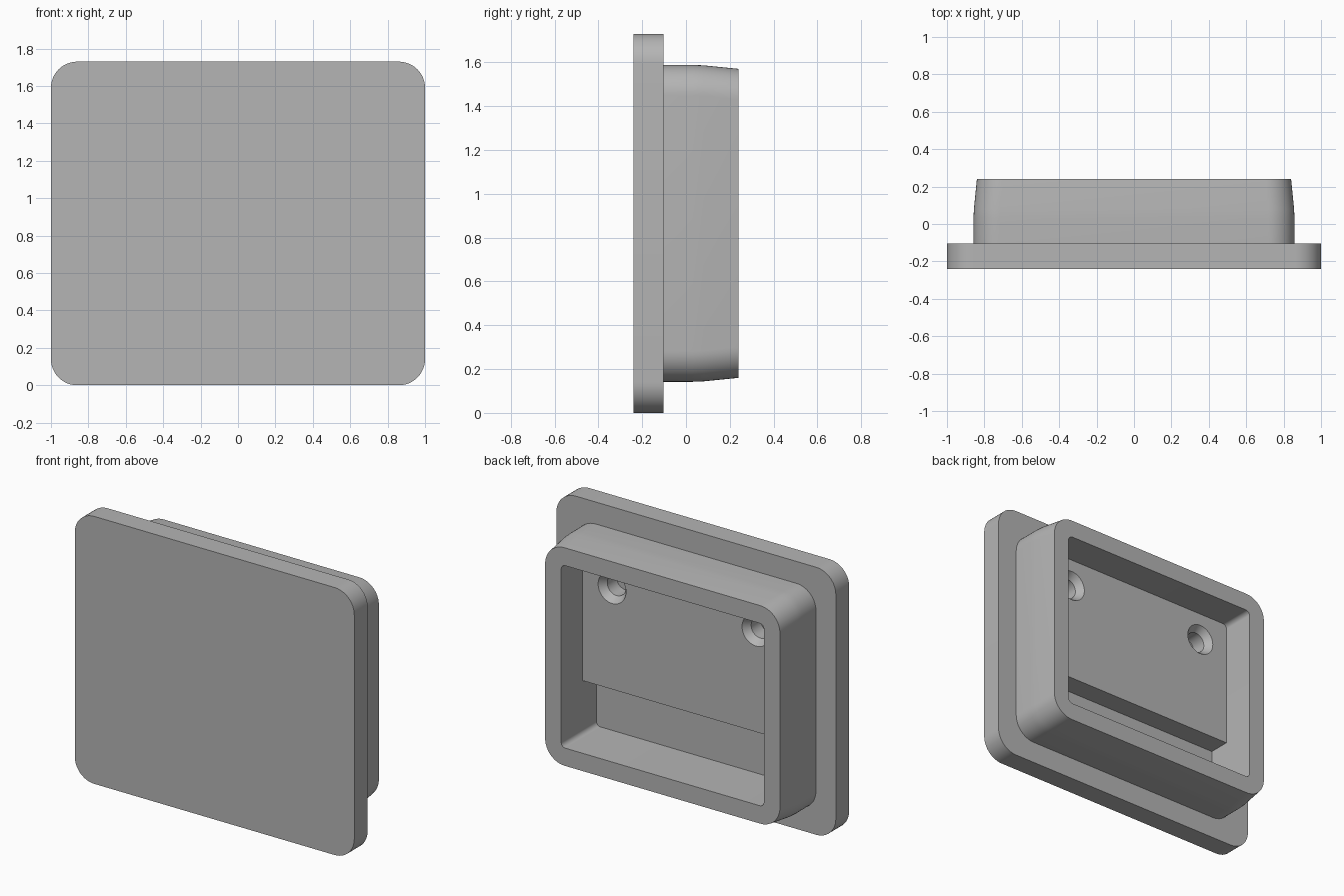
import bpy, bmesh
from math import sin, cos, pi, radians

if "Cube" in bpy.data.objects:
    bpy.data.objects.remove(bpy.data.objects["Cube"], do_unlink=True)

grey = bpy.data.materials.new("plain grey")
grey.use_nodes = True
colour = (0.46, 0.46, 0.46, 1)
grey.diffuse_color = colour
grey.node_tree.nodes["Principled BSDF"].inputs["Base Color"].default_value = colour

MID_Z = 0.865          # height of the cap's centre
FLOOR_Y, STEP_Y = -0.12, 0.02
OPEN_X, OPEN_Z = 0.725, 0.59


def rounded_ring(y, half_x, half_z, radius, steps=12):
    """Rounded rectangle facing y, centred on the cap."""
    pts = []
    for corner, (sx, sz) in enumerate([(1, 1), (-1, 1), (-1, -1), (1, -1)]):
        for i in range(steps + 1):
            a = (corner + i / steps) * pi / 2
            pts.append((sx * (half_x - radius) + radius * cos(a), y,
                        MID_Z + sz * (half_z - radius) + radius * sin(a)))
    return pts


def circle_ring(y, x, z, radius, steps=48):
    return [(x + radius * cos(2 * pi * i / steps), y,
             z + radius * sin(2 * pi * i / steps)) for i in range(steps)]


def loft(name, rings):
    """Bridge matching rings and cap both ends."""
    bm = bmesh.new()
    loops = [[bm.verts.new(p) for p in ring] for ring in rings]
    for a, b in zip(loops, loops[1:]):
        for i in range(len(a)):
            j = (i + 1) % len(a)
            bm.faces.new((a[i], a[j], b[j], b[i]))
    bm.faces.new(loops[0])
    bm.faces.new(loops[-1])
    bmesh.ops.recalc_face_normals(bm, faces=bm.faces)
    mesh = bpy.data.meshes.new(name)
    bm.to_mesh(mesh)
    bm.free()
    mesh.materials.append(grey)
    obj = bpy.data.objects.new(name, mesh)
    bpy.context.collection.objects.link(obj)
    return obj


def select_only(obj):
    bpy.ops.object.select_all(action='DESELECT')
    obj.select_set(True)
    bpy.context.view_layer.objects.active = obj


# Front plate, tapered collar and hollow inside as one shell
sections = [
    (-0.24, 1.0, MID_Z, 0.14), (-0.103, 1.0, MID_Z, 0.14),
    (-0.103, 0.858, 0.723, 0.14), (0.03, 0.858, 0.723, 0.14),
    (0.08, 0.856, 0.721, 0.14), (0.24, 0.84, 0.705, 0.14),
    (0.24, OPEN_X, OPEN_Z, 0.03), (FLOOR_Y, OPEN_X, OPEN_Z, 0.03),
]
shell = loft("cap_shell", [rounded_ring(*s) for s in sections])

# Raised block in the upper part of the hollow, let slightly into the walls
side, low, high = OPEN_X + 0.02, 0.62, MID_Z + OPEN_Z + 0.02
block = loft("mounting_block", [
    [(-side, y, low), (side, y, low), (side, y, high), (-side, y, high)]
    for y in (FLOOR_Y - 0.005, STEP_Y)])

# Two countersunk holes cut into the block
for x in (-0.515, 0.515):
    cutter = loft("hole_cutter", [circle_ring(y, x, 1.275, r) for y, r in [
        (STEP_Y + 0.02, 0.1), (STEP_Y, 0.1), (STEP_Y - 0.045, 0.066), (FLOOR_Y - 0.02, 0.066)]])
    cutter.hide_render = True
    cut = block.modifiers.new("hole", 'BOOLEAN')
    cut.operation = 'DIFFERENCE'
    cut.solver = 'EXACT'
    cut.object = cutter
    select_only(block)
    bpy.ops.object.modifier_apply(modifier=cut.name)
    bpy.data.objects.remove(cutter, do_unlink=True)

for obj in (shell, block):
    select_only(obj)
    bpy.ops.object.shade_smooth_by_angle(angle=radians(25))
